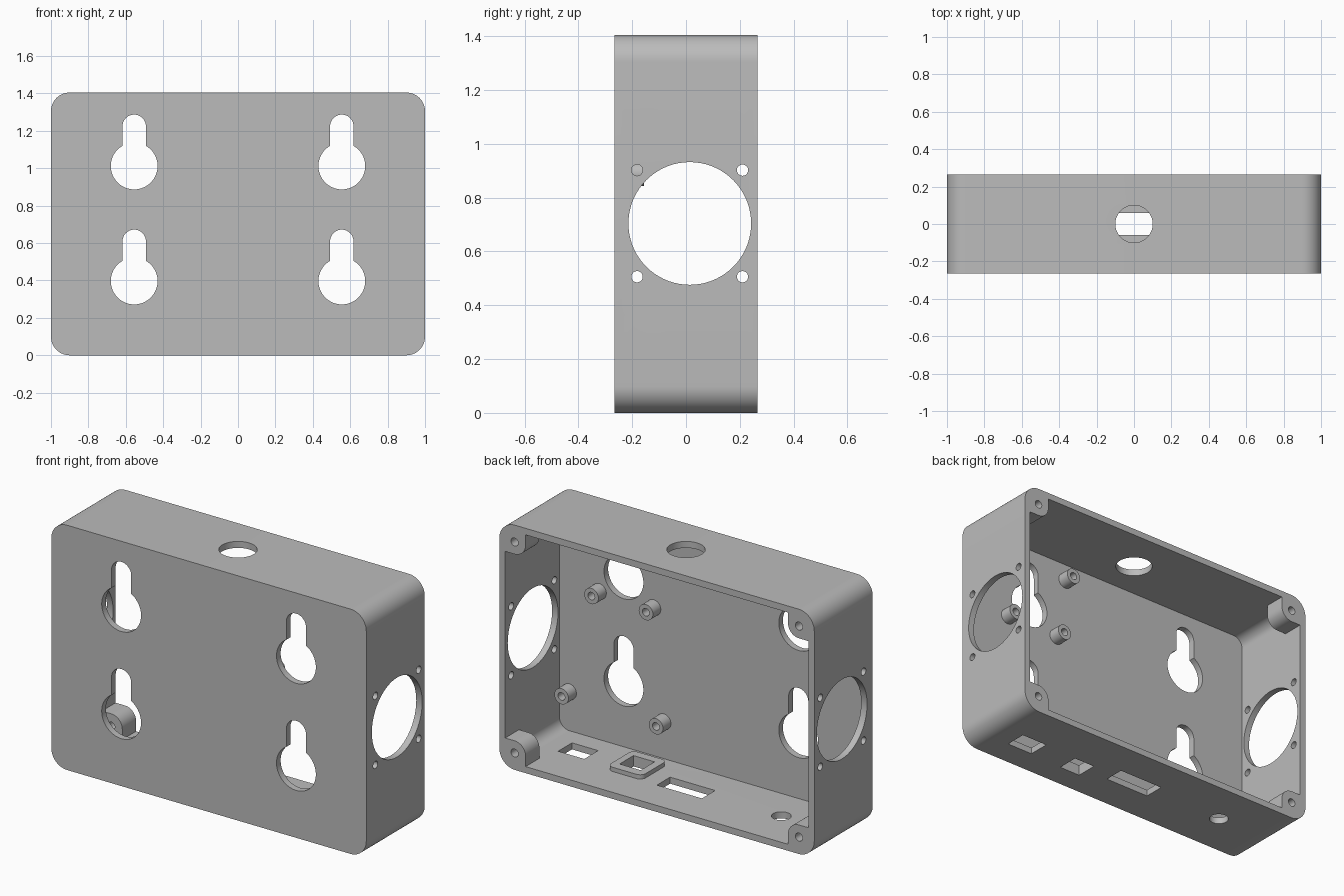
import bpy, bmesh
from math import sin, cos, pi, radians

if "Cube" in bpy.data.objects:
    bpy.data.objects.remove(bpy.data.objects["Cube"], do_unlink=True)

WIDTH, DEPTH, HEIGHT, WALL, CORNER = 2.0, 0.53, 1.405, 0.0375, 0.1
FRONT, BACK, MID = -DEPTH / 2, DEPTH / 2, HEIGHT / 2

grey = bpy.data.materials.new("plain grey")
grey.use_nodes = True
grey.diffuse_color = (0.5, 0.5, 0.5, 1)
grey.node_tree.nodes["Principled BSDF"].inputs["Base Color"].default_value = (0.5, 0.5, 0.5, 1)


def arc(u, v, r, start, end, steps):
    angles = [radians(start + (end - start) * i / steps) for i in range(steps + 1)]
    return [(u + r * cos(a), v + r * sin(a)) for a in angles]


def circle(u, v, r, steps=48):
    return arc(u, v, r, 0, 360, steps)[:-1]


def rounded(u, v, half_u, half_v, r):
    a, b = half_u - r, half_v - r
    corners = [(a, b, 0), (-a, b, 90), (-a, -b, 180), (a, -b, 270)]
    return [p for cu, cv, s in corners for p in arc(u + cu, v + cv, r, s, s + 90, 12)]


def rectangle(u, v, a, b):
    return [(u + a, v + b), (u - a, v + b), (u - a, v - b), (u + a, v - b)]


def prism(name, outline, axis, low, high):
    """Extrude a flat outline along one axis."""
    place = {"x": lambda u, v, d: (d, u, v),
             "y": lambda u, v, d: (u, d, v),
             "z": lambda u, v, d: (u, v, d)}[axis]
    bm = bmesh.new()
    ends = [[bm.verts.new(place(u, v, d)) for u, v in outline] for d in (low, high)]
    bm.faces.new(ends[0])
    bm.faces.new(ends[1])
    n = len(outline)
    for i in range(n):
        j = (i + 1) % n
        bm.faces.new((ends[0][i], ends[0][j], ends[1][j], ends[1][i]))
    bmesh.ops.recalc_face_normals(bm, faces=bm.faces)
    mesh = bpy.data.meshes.new(name)
    bm.to_mesh(mesh)
    bm.free()
    mesh.materials.append(grey)
    obj = bpy.data.objects.new(name, mesh)
    bpy.context.collection.objects.link(obj)
    return obj


def activate(obj):
    bpy.ops.object.select_all(action="DESELECT")
    obj.select_set(True)
    bpy.context.view_layer.objects.active = obj


def cut(obj, outline, axis, low, high):
    cutter = prism("cutter", outline, axis, low, high)
    cutter.hide_render = True
    mod = obj.modifiers.new("cut", "BOOLEAN")
    mod.operation, mod.solver, mod.object = "DIFFERENCE", "EXACT", cutter
    activate(obj)
    bpy.ops.object.modifier_apply(modifier=mod.name)
    bpy.data.objects.remove(cutter, do_unlink=True)


def finish(obj):
    activate(obj)
    bpy.ops.object.shade_smooth_by_angle(angle=radians(30))


# Enclosure body with an open back
case = prism("enclosure", rounded(0, MID, WIDTH / 2, MID, CORNER), "y", FRONT, BACK)
in_x, in_z = WIDTH / 2 - WALL, MID - WALL
post_front = 0.14
cut(case, rounded(0, MID, in_x, in_z, CORNER - WALL), "y", FRONT + WALL, post_front)

# Rear part of the cavity leaves a screw post in each corner
post_x, post_z, post_r = WIDTH / 2 - 0.097, MID - 0.097, 0.07
quarter = ([(in_x, post_z - post_r)] + arc(post_x, post_z, post_r, 270, 180, 12)
           + [(post_x - post_r, in_z)])
top = quarter + [(-u, v) for u, v in reversed(quarter)]
notched = top + [(u, -v) for u, v in reversed(top)]
cut(case, [(u, v + MID) for u, v in notched], "y", post_front - 0.01, BACK + 0.1)
for sx in (-1, 1):
    for sz in (-1, 1):
        cut(case, circle(sx * post_x, MID + sz * post_z, 0.023, 24), "y", 0, BACK + 0.1)

# Keyhole hanging slots in the front plate
for x in (-0.555, 0.555):
    for z in (0.397, 1.012):
        r, slot = 0.125, 0.0625
        lower = arc(x, z, r, 150, 390, 40)
        upper = arc(x, z + 0.2125, slot, 0, 180, 20)
        shape = lower + [(x + slot, z + r * cos(pi / 6))] + upper + [(x - slot, z + r * cos(pi / 6))]
        # The slot sides meet the round opening where its half width equals the slot's
        shape = arc(x, z, r, 120, 420, 48) + upper
        cut(case, shape, "y", FRONT - 0.1, FRONT + WALL + 0.02)

# Large round openings with four screw holes, through both sides
vent_y, vent_z = 0.014, 0.704
cut(case, circle(vent_y, vent_z, 0.228, 72), "x", -1.1, 1.1)
for dy in (-0.196, 0.196):
    for dz in (-0.198, 0.198):
        cut(case, circle(vent_y + dy, vent_z + dz, 0.021, 24), "x", -1.1, 1.1)

# Cable hole in the top
cut(case, circle(0, 0, 0.1), "z", HEIGHT - 0.1, HEIGHT + 0.1)

# Connector openings in the floor
socket = rectangle(0.354, -0.062, 0.067, 0.063)
for shape in (rectangle(0.72, -0.05, 0.083, 0.063), socket,
              rectangle(0, 0, 0.143, 0.06), circle(-0.605, 0, 0.052, 32)):
    cut(case, shape, "z", -0.1, 0.1)
finish(case)

# Raised collar round the socket opening
collar = prism("socket_collar", rounded(0.352, -0.06, 0.11, 0.115, 0.035), "z", WALL - 0.005, 0.062)
cut(collar, socket, "z", -0.1, 0.2)
finish(collar)

# Hollow board standoffs on the inside of the front plate
base = FRONT + WALL
for x, z in ((0.30, 0.25), (0.90, 0.262), (0.364, 0.888),
             (0.71, 0.888), (0.30, 1.265), (0.90, 1.195)):
    boss = prism("board_standoff", circle(x, z, 0.045, 32), "y", base - 0.005, base + 0.072)
    cut(boss, circle(x, z, 0.022, 24), "y", base + 0.002, base + 0.2)
    finish(boss)
